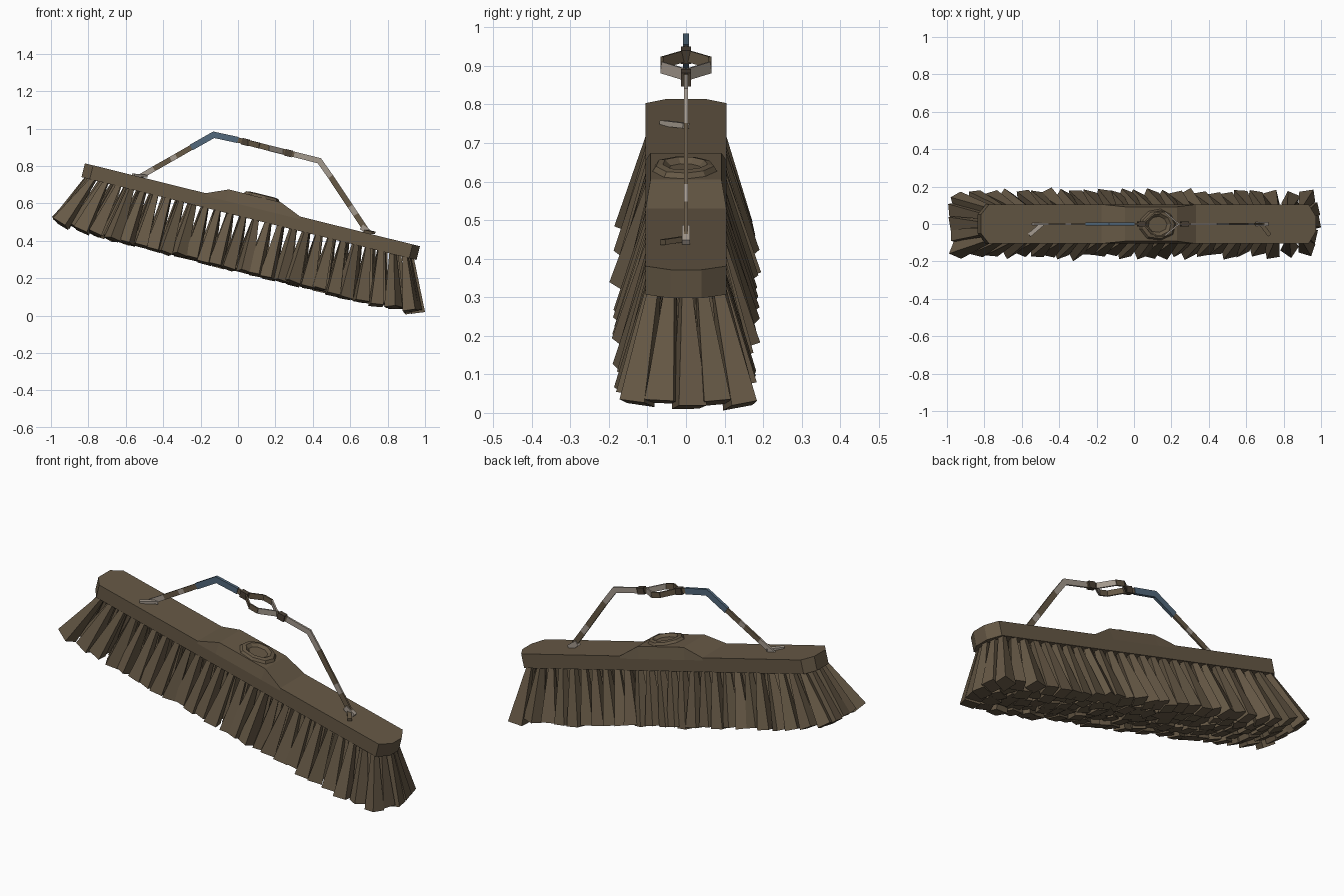
import bpy, bmesh, math, random
from mathutils import Vector

if "Cube" in bpy.data.objects:
    bpy.data.objects.remove(bpy.data.objects["Cube"])

random.seed(4)
TILT = math.radians(13.9)
CU = -0.067            # middle of the brush along its own length


def material(name, rgb):
    m = bpy.data.materials.new(name)
    m.diffuse_color = (*rgb, 1)
    m.use_nodes = True
    m.node_tree.nodes["Principled BSDF"].inputs["Base Color"].default_value = m.diffuse_color
    return m


BROWN = material("brown", (0.132, 0.098, 0.060))
GREY = material("light_grey", (0.37, 0.32, 0.27))
BLUE = material("steel_blue", (0.085, 0.14, 0.20))
DARK = material("dark_brown", (0.07, 0.052, 0.036))
MATS = [BROWN, GREY, BLUE, DARK]


def world(u, y, v):
    """Brush coordinates (along, across, up) to world."""
    c, s = math.cos(TILT), math.sin(TILT)
    return Vector((c * u + s * v, y, -s * u + c * v))


def finish(bm, name, mats=(BROWN,)):
    bmesh.ops.recalc_face_normals(bm, faces=bm.faces)
    me = bpy.data.meshes.new(name)
    bm.to_mesh(me)
    bm.free()
    for m in mats:
        me.materials.append(m)
    ob = bpy.data.objects.new(name, me)
    bpy.context.collection.objects.link(ob)
    return ob


def loft(bm, rings, mat=0, caps=True):
    """Skin a list of equal point rings."""
    vs = [[bm.verts.new(p) for p in r] for r in rings]
    n = len(vs[0])
    faces = []
    for a, b in zip(vs, vs[1:]):
        for i in range(n):
            j = (i + 1) % n
            faces.append(bm.faces.new((a[i], a[j], b[j], b[i])))
    if caps:
        faces += [bm.faces.new(vs[0][::-1]), bm.faces.new(vs[-1])]
    for f in faces:
        f.material_index = mat


# Block with pointed ends and a raised centre
bm = bmesh.new()
sections = [(-0.990, 0.05, 0.594), (-0.945, 0.105, 0.594), (-0.325, 0.105, 0.594),
            (-0.210, 0.092, 0.643), (0.078, 0.092, 0.643), (0.195, 0.105, 0.594),
            (0.815, 0.105, 0.594), (0.855, 0.04, 0.594)]
loft(bm, [[world(u, -0.105 if w > 0.06 else -w, 0.518),
           world(u, -0.105 if w > 0.06 else -w, 0.580),
           world(u, -w, top), world(u, w, top),
           world(u, 0.105 if w > 0.06 else w, 0.580),
           world(u, 0.105 if w > 0.06 else w, 0.518)] for u, w, top in sections])
finish(bm, "brush_block")

# Uneven handle socket on the raised centre
bm = bmesh.new()
wob = [random.uniform(0.88, 1.06) for _ in range(9)]
loft(bm, [[world(-0.03 + 0.112 * r * w * math.cos(i * math.tau / 9),
                 0.088 * r * w * math.sin(i * math.tau / 9), v) for i, w in enumerate(wob)]
          for r, v in ((1, 0.640), (0.88, 0.656), (0.68, 0.660), (0.5, 0.646))])
finish(bm, "handle_socket")

# Bristle tufts: five rows of flaring four-sided prisms
bm = bmesh.new()
COLS, ROWS = 26, 5
for row in range(ROWS):
    t = row / (ROWS - 1) * 2 - 1
    for col in range(COLS):
        s = col / (COLS - 1) * 2 - 1
        half = 0.89 - 0.03 * abs(t)
        u0, y0 = CU + s * half, t * 0.083
        u1 = u0 + 0.10 * s * abs(s) ** 3 + random.uniform(-0.014, 0.014)
        y1 = t * 0.137 + random.uniform(-0.01, 0.01)
        v1 = 0.236 + 0.014 * abs(s) ** 8 + random.uniform(-0.008, 0.008)
        spin = random.uniform(0.2, 1.37)
        axis = Vector((u1 - u0, y1 - y0, v1 - 0.522))
        top, bottom = [], []
        for k in range(4):
            a = spin + k * math.pi / 2
            ca, sa = math.cos(a), math.sin(a)
            top.append(world(u0 + 0.02 * ca, y0 + 0.02 * sa, 0.522))
            r = random.uniform(0.045, 0.056)
            # Tip is cut square to the tuft
            dv = -(axis.x * ca + axis.y * sa) * r / axis.z
            p = world(u1 + r * ca, y1 + r * sa, v1 + dv)
            bottom.append(Vector((max(-1, min(1, p.x)), max(-.2, min(.2, p.y)), max(0, p.z))))
        loft(bm, [top, bottom])
finish(bm, "bristle_tufts")


def bar(bm, p, q, w, t, mat):
    """Flat bar standing on edge: w in the upright plane, t across."""
    p, q = Vector(p), Vector(q)
    d = (q - p).normalized()
    side = Vector((-d.y, d.x, 0))
    side = side.normalized() if abs(d.y) > 1e-4 else Vector((0, 1, 0))
    up = d.cross(side).normalized()
    loft(bm, [[c + side * t / 2 * a + up * w / 2 * b
               for a, b in ((-1, -1), (1, -1), (1, 1), (-1, 1))]
              for c in (p, q)], mat)


def mitred(bm, pts, w, t, mats):
    """Flat bar along an x-z path with mitred bends."""
    dirs = [(Vector(b) - Vector(a)).normalized() for a, b in zip(pts, pts[1:])]
    rings = []
    for i, p in enumerate(pts):
        a, b = dirs[max(i - 1, 0)], dirs[min(i, len(dirs) - 1)]
        n = Vector((-(a + b).y, (a + b).x)).normalized()
        n *= w / 2 / n.dot(Vector((-a.y, a.x)))
        rings.append([Vector((p[0] + n.x * k, y * t / 2, p[1] + n.y * k))
                      for y, k in ((-1, -1), (1, -1), (1, 1), (-1, 1))])
    for i, m in enumerate(mats):
        loft(bm, rings[i:i + 2], m)


# Bent carrying frame, coloured by stretch
bm = bmesh.new()
mitred(bm, [(-0.54, 0.733), (-0.45, 0.785), (-0.36, 0.836), (-0.33, 0.853), (-0.25, 0.899)],
       0.028, 0.010, [1, 0, 1, 0])
mitred(bm, [(-0.25, 0.899), (-0.13, 0.967), (0.0, 0.939)], 0.033, 0.016, [2, 2])
mitred(bm, [(0.0, 0.939), (0.05, 0.926)], 0.028, 0.010, [0])
mitred(bm, [(0.235, 0.878), (0.30, 0.862), (0.435, 0.828), (0.495, 0.743),
            (0.60, 0.585), (0.63, 0.54), (0.695, 0.443)],
       0.030, 0.010, [0, 1, 1, 0, 1, 0])
finish(bm, "carry_frame", MATS)

# Six-sided loop in the middle of the frame
bm = bmesh.new()
for sgn in (-1, 1):
    loop = [(0.045, 0, 0.927), (0.115, 0.062 * sgn, 0.909),
            (0.165, 0.062 * sgn, 0.896), (0.24, 0, 0.877)]
    for i, (a, b) in enumerate(zip(loop, loop[1:])):
        bar(bm, a, b, 0.03, 0.008, 1 if i == 2 else 0)
finish(bm, "frame_loop", MATS)

# Small clamps beside the loop
bm = bmesh.new()
for x, z in ((0.04, 0.928), (0.27, 0.869)):
    bar(bm, (x - 0.02, 0, z + 0.005), (x + 0.02, 0, z - 0.005), 0.036, 0.026, 3)
finish(bm, "loop_clamps", MATS)

# Hooked feet of the frame
bm = bmesh.new()
for a, b, m in (((-0.49, 0, 0.745), (-0.56, -0.06, 0.752), 1),
                ((0.68, 0, 0.452), (0.725, -0.06, 0.443), 0)):
    bar(bm, a, b, 0.014, 0.022, m)
bar(bm, (0.66, 0, 0.475), (0.71, 0, 0.437), 0.03, 0.022, 1)
finish(bm, "frame_feet", MATS)
